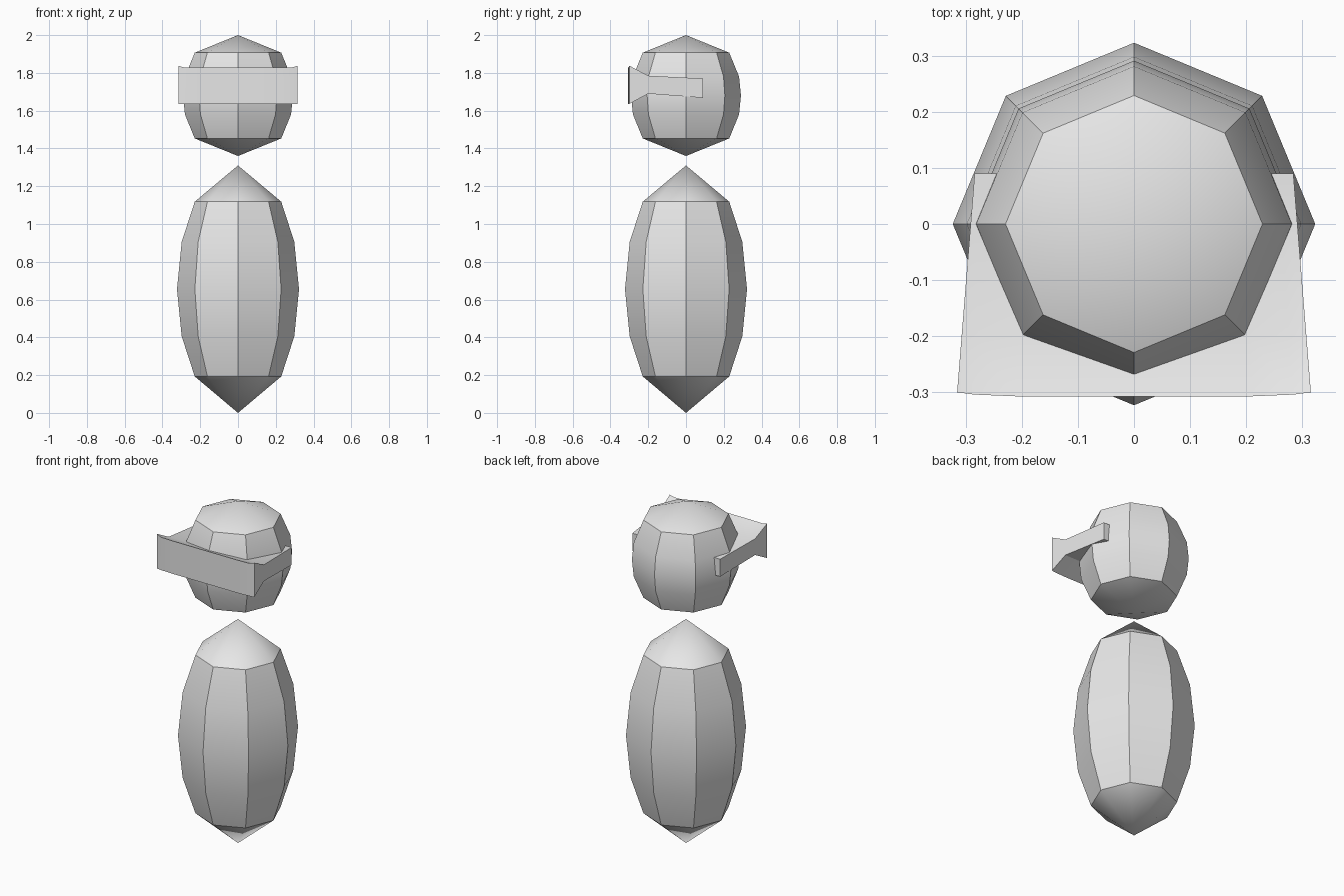
import bpy, bmesh, math

cube = bpy.data.objects.get("Cube")
if cube:
    bpy.data.objects.remove(cube, do_unlink=True)

grey = bpy.data.materials.new("light grey")
grey.use_nodes = True
grey.diffuse_color = (0.8, 0.8, 0.8, 1)
grey.node_tree.nodes["Principled BSDF"].inputs["Base Color"].default_value = (0.8, 0.8, 0.8, 1)


def finish(name, bm):
    """Turn a bmesh into a grey object, smooth across its shallow edges."""
    bmesh.ops.recalc_face_normals(bm, faces=bm.faces)
    mesh = bpy.data.meshes.new(name)
    bm.to_mesh(mesh)
    bm.free()
    mesh.materials.append(grey)
    obj = bpy.data.objects.new(name, mesh)
    bpy.context.collection.objects.link(obj)
    bpy.ops.object.select_all(action='DESELECT')
    obj.select_set(True)
    bpy.context.view_layer.objects.active = obj
    bpy.ops.object.shade_smooth_by_angle(angle=math.radians(30))
    return obj


def eight_sided(name, bottom, top, rings):
    """Lathe (radius, z) rings into an octagonal solid with pointed ends."""
    bm = bmesh.new()
    sides = 8
    loops = [[bm.verts.new((r * math.cos(math.tau * i / sides),
                            r * math.sin(math.tau * i / sides), z))
              for i in range(sides)] for r, z in rings]
    low, high = bm.verts.new((0, 0, bottom)), bm.verts.new((0, 0, top))
    for i in range(sides):
        j = (i + 1) % sides
        for a, b in zip(loops, loops[1:]):
            bm.faces.new((a[i], a[j], b[j], b[i]))
        bm.faces.new((low, loops[0][j], loops[0][i]))
        bm.faces.new((high, loops[-1][i], loops[-1][j]))
    return finish(name, bm)


# Body and floating head
eight_sided("body", 0, 1.31,
            [(0.229, 0.193), (0.298, 0.405), (0.323, 0.655), (0.298, 0.906), (0.229, 1.118)])
eight_sided("head", 1.36, 2.0,
            [(0.229, 1.453), (0.281, 1.58), (0.291, 1.68), (0.281, 1.78), (0.229, 1.907)])

# Visor: a flared front plate narrowing into side arms, solid through the head
bm = bmesh.new()
sections = []
for f in (-1, -0.9, -0.67, 0.67, 0.9, 1):
    edge = abs(f) == 1
    front = -0.3 if edge else -0.304 if abs(f) > 0.8 else -0.307
    brow = 1.838 if edge else 1.828
    profile = [(front, 1.636), (-0.2, 1.69), (0.09, 1.668),
               (0.09, 1.77), (-0.2, 1.785), (front, brow)]
    sections.append([bm.verts.new((f * (0.284 + 0.08 * (0.09 - y)), y, z))
                     for y, z in profile])
for a, b in zip(sections, sections[1:]):
    for i in range(len(a)):
        j = (i + 1) % len(a)
        bm.faces.new((a[i], a[j], b[j], b[i]))
for s in (sections[0], sections[-1]):
    bm.faces.new((s[0], s[1], s[4], s[5]))
    bm.faces.new((s[1], s[2], s[3], s[4]))
finish("visor", bm)
